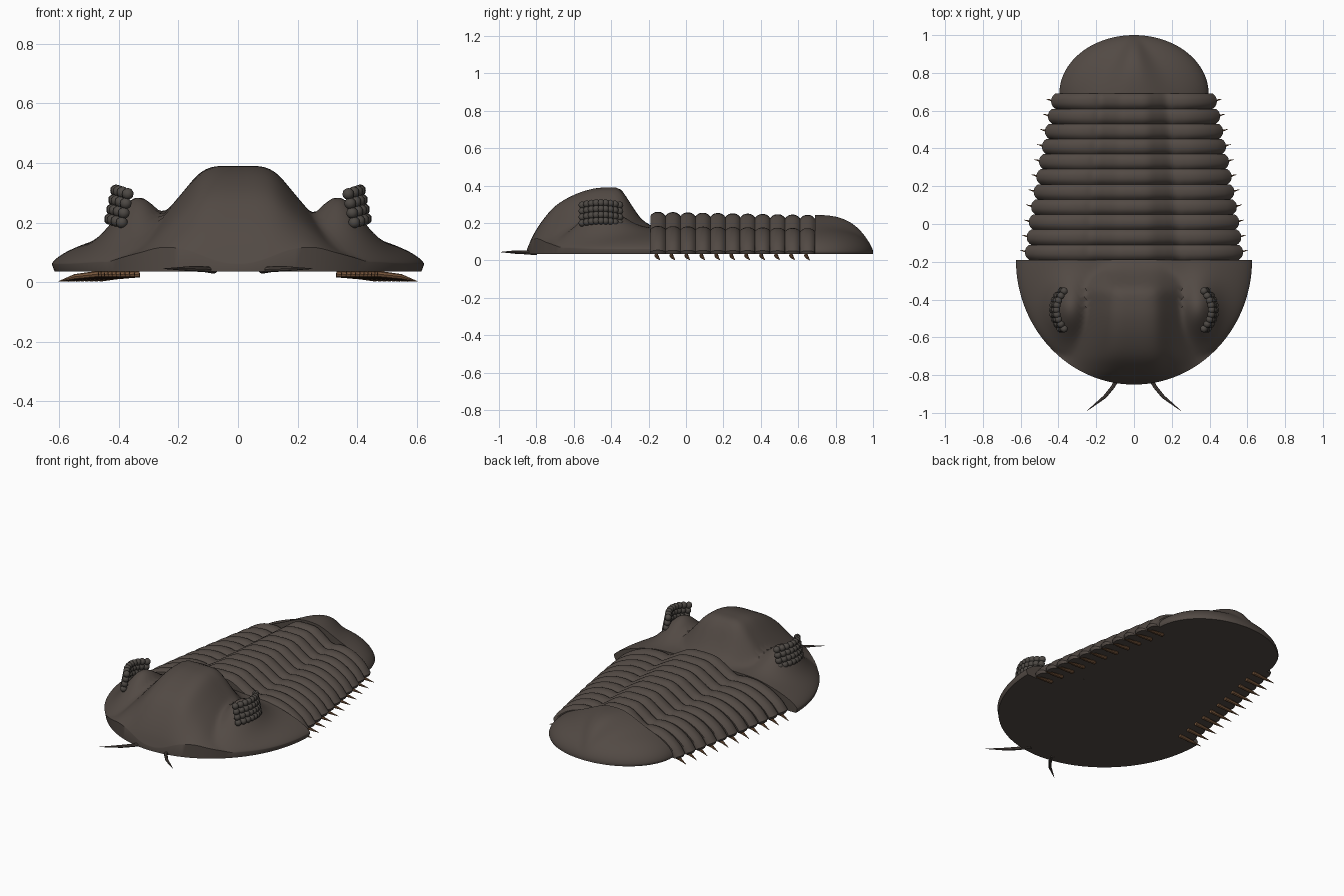
import bpy, bmesh, math
from math import exp, sin, cos, pi
from mathutils import Vector

if "Cube" in bpy.data.objects:
    bpy.data.objects.remove(bpy.data.objects["Cube"])

BASE = 0.035  # height of the flat underside


def material(name, rgb):
    m = bpy.data.materials.new(name)
    m.use_nodes = True
    m.diffuse_color = (*rgb, 1)
    bsdf = m.node_tree.nodes["Principled BSDF"]
    bsdf.inputs["Base Color"].default_value = (*rgb, 1)
    bsdf.inputs["Roughness"].default_value = 0.7
    return m


SHELL = material("dark shell", (0.085, 0.068, 0.058))
EYE = material("eye grey", (0.075, 0.066, 0.058))
LEG = material("leg brown", (0.19, 0.095, 0.045))


def finish(name, bm, mat, angle=40):
    me = bpy.data.meshes.new(name)
    bm.to_mesh(me)
    bm.free()
    ob = bpy.data.objects.new(name, me)
    bpy.context.collection.objects.link(ob)
    me.materials.append(mat)
    bpy.ops.object.select_all(action='DESELECT')
    ob.select_set(True)
    bpy.context.view_layer.objects.active = ob
    bpy.ops.object.shade_smooth_by_angle(angle=math.radians(angle))
    return ob


def curve(points, x):
    """Smooth interpolation through a few (position, value) pairs."""
    if x <= points[0][0]:
        return points[0][1]
    for i in range(len(points) - 1):
        (x0, y0), (x1, y1) = points[i], points[i + 1]
        if x <= x1:
            xa, ya = points[max(i - 1, 0)]
            xb, yb = points[min(i + 2, len(points) - 1)]
            h = x1 - x0
            m0, m1 = (y1 - ya) / (x1 - xa) * h, (yb - y0) / (xb - x0) * h
            t = (x - x0) / h
            return (y0 * (2*t**3 - 3*t*t + 1) + m0 * (t**3 - 2*t*t + t)
                    + y1 * (3*t*t - 2*t**3) + m1 * (t**3 - t*t))
    return points[-1][1]


def solid(name, rows):
    """Skin a grid of points, then drop its border to a flat underside."""
    bm = bmesh.new()
    grid = [[bm.verts.new(p) for p in row] for row in rows]
    for a, b in zip(grid, grid[1:]):
        for i in range(len(a) - 1):
            bm.faces.new((a[i], a[i + 1], b[i + 1], b[i]))
    bmesh.ops.remove_doubles(bm, verts=bm.verts, dist=1e-5)
    border = [e for e in bm.edges if e.is_boundary]
    skirt = bmesh.ops.extrude_edge_only(bm, edges=border)["geom"]
    for v in skirt:
        if isinstance(v, bmesh.types.BMVert):
            v.co.z = BASE
            v.co.x *= 0.985
    bmesh.ops.holes_fill(bm, edges=[e for e in bm.edges if e.is_boundary], sides=0)
    bmesh.ops.recalc_face_normals(bm, faces=bm.faces)
    return finish(name, bm, SHELL)


def half_disc(name, cy, ax, ay, height, rings=32, steps=80):
    rows = []
    for i in range(rings + 1):
        r = sin(pi / 2 * i / rings)
        row = []
        for j in range(steps + 1):
            th = pi * j / steps
            x, y = ax * r * cos(th), cy + ay * r * sin(th)
            row.append((x, y, height(x, y, r)))
        rows.append(row)
    return solid(name, rows)


# Head shield: brim, raised central lobe and two cheek bumps
LOBE_LENGTH = [(-.85, .06), (-.82, .13), (-.77, .21), (-.7, .29), (-.6, .35), (-.5, .383),
               (-.42, .39), (-.35, .38), (-.3, .31), (-.25, .235), (-.19, .18)]
LOBE_WIDTH = [(0, 1), (.08, .99), (.13, .92), (.2, .68), (.25, .5), (.33, .22), (.45, 0)]


def head_height(x, y, r):
    x = abs(x)
    lobe = .06 + (curve(LOBE_LENGTH, y) - .06) * curve(LOBE_WIDTH, x)
    brim = .06 + .12 * max(0, 1 - r**3)**.7
    cheek = brim + .13 * exp(-((x - .34) / .1)**2 - ((y + .45) / .15)**2)
    k = .012
    return max(lobe, cheek) + k * math.log(1 + exp(-abs(lobe - cheek) / k)) * (1 - r**4)


half_disc("head_shield", -.19, .625, -.66, head_height)

# Body segments, each a rounded arch with a raised middle lobe
COUNT, START, END = 11, -.19, .69
PITCH = (END - START) / COUNT
ARCH = [(0, .26), (.15, .253), (.28, .215), (.4, .178), (.5, .184), (.65, .178),
        (.8, .148), (.93, .1), (1, .055)]


def body_width(y):
    return .58 - .15 * ((y - START) / (END - START))**1.25


for n in range(COUNT):
    y0 = START + n * PITCH
    w = body_width(y0 + PITCH / 2)
    drop = 1 - .07 * n / COUNT
    rows = []
    for i in range(11):
        t = i / 10
        bulge = (1 - abs(2 * t - 1)**2.5)
        row = []
        for j in range(-32, 33):
            a = j / 32
            z = curve(ARCH, abs(a)) * drop - .02 * (1 - bulge) * (1 - .6 * a * a)
            row.append((a * (w - .022 * (1 - bulge)), y0 + t * PITCH, max(z, BASE + .005)))
        rows.append(row)
    solid(f"body_segment_{n + 1}", rows)


# Tail shield with a tapering middle ridge
def tail_height(x, y, r):
    t = (y - END) / .31
    dome = .045 + .14 * max(0, 1 - r**2.5)**.6
    return dome + .058 * exp(-abs(x / (.15 * (1 - t) + .015))**2.5) * max(0, 1 - t**3) * (1 - r**8)


half_disc("tail_shield", END, .395, .31, tail_height)


def tapered(name, points, radii, mat, sides=8):
    """A thin limb running through points, narrowing to its tip."""
    bm = bmesh.new()
    rings = []
    for i, p in enumerate(points):
        d = Vector(points[min(i + 1, len(points) - 1)]) - Vector(points[max(i - 1, 0)])
        q = d.to_track_quat('Z', 'Y')
        rings.append([bm.verts.new(Vector(p) + q @ Vector((radii[i] * cos(2*pi*k/sides),
                     radii[i] * sin(2*pi*k/sides), 0))) for k in range(sides)])
    for a, b in zip(rings, rings[1:]):
        for k in range(sides):
            bm.faces.new((a[k], a[(k + 1) % sides], b[(k + 1) % sides], b[k]))
    bm.faces.new(rings[0][::-1])
    bm.faces.new(rings[-1])
    return finish(name, bm, mat)


for side, label in ((1, "left"), (-1, "right")):
    # Legs: short spines under each segment
    for n in range(COUNT):
        y = START + (n + .4) * PITCH
        w = body_width(y)
        tapered(f"{label}_leg_{n + 1}",
                [(side * (w - .11), y, .027), (side * (w - .03), y + .005, .018),
                 (side * (w + .025), y + .02, .002)], [.011, .009, .001], LEG)

    # Antennae
    tapered(f"{label}_antenna",
            [(side * .08, -.8, .04), (side * .11, -.86, .043), (side * .155, -.915, .045),
             (side * .25, -.99, .045)], [.012, .01, .009, .001], SHELL)

    # Compound eyes: a crescent of small lenses in stacked rows
    bm = bmesh.new()
    for row in range(4):
        for col in range(9):
            u = col / 4 - 1
            out = .37 + .02 * (3 - row) / 3
            centre = Vector((side * (out + .04 * (1 - u * u)), -.455 + .1 * u,
                             .212 + .032 * row - .012 * u * u))
            ball = bmesh.ops.create_icosphere(bm, subdivisions=2, radius=.02)["verts"]
            bmesh.ops.translate(bm, verts=ball, vec=centre)
    finish(f"{label}_eye", bm, EYE, 60)
